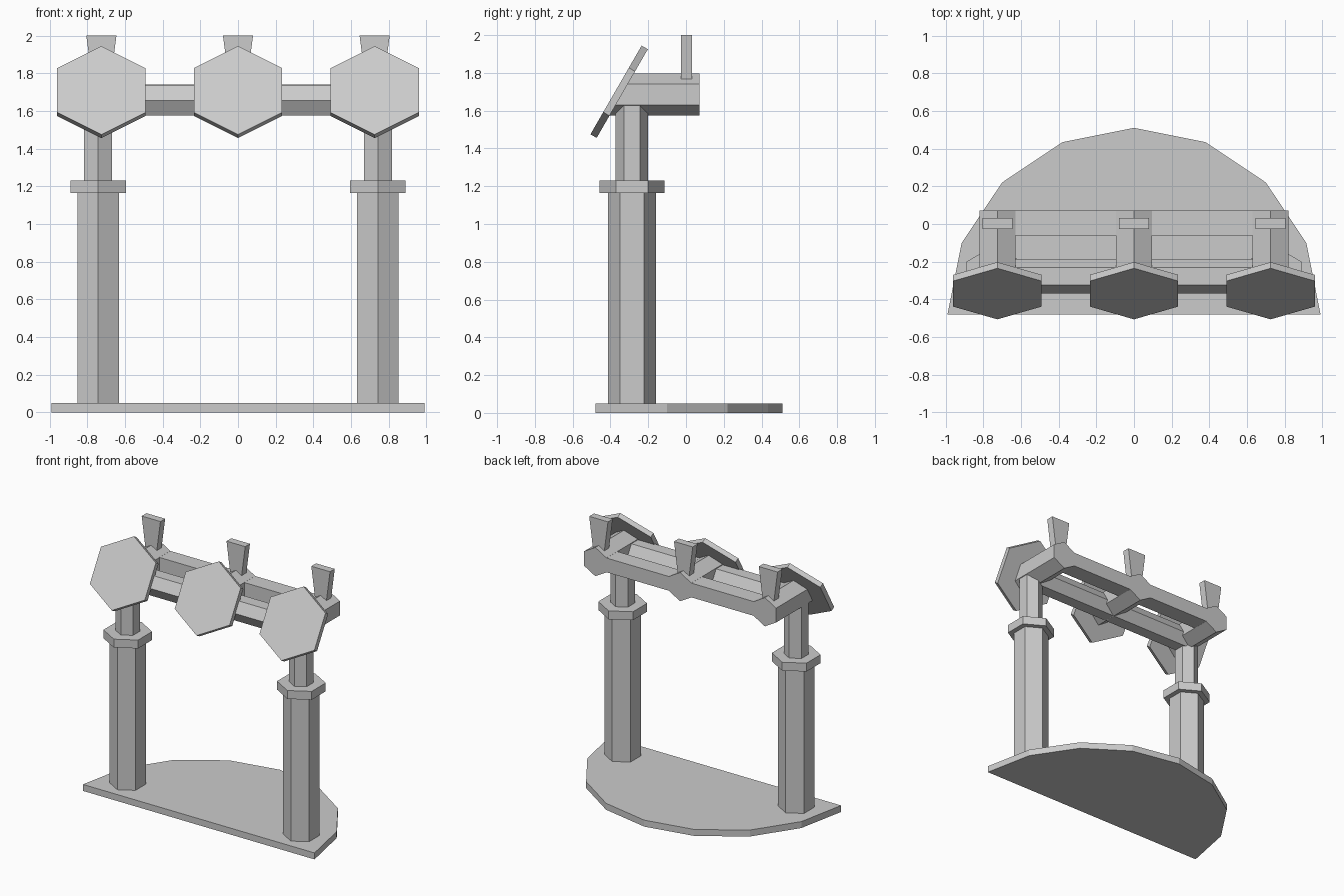
import bpy, math
from math import cos, sin, pi, tan, radians
from mathutils import Matrix, Vector

if "Cube" in bpy.data.objects:
    bpy.data.objects.remove(bpy.data.objects["Cube"])


def loft(name, rings):
    """Closed solid through rings of equal point count."""
    n = len(rings[0])
    verts = [p for r in rings for p in r]
    faces = [tuple(range(n))[::-1], tuple(range(len(verts) - n, len(verts)))]
    for k in range(len(rings) - 1):
        a, b = k * n, (k + 1) * n
        faces += [(a + i, a + (i + 1) % n, b + (i + 1) % n, b + i) for i in range(n)]
    me = bpy.data.meshes.new(name)
    me.from_pydata([tuple(v) for v in verts], [], faces)
    import bmesh
    bm = bmesh.new()
    bm.from_mesh(me)
    bmesh.ops.recalc_face_normals(bm, faces=bm.faces)
    bm.to_mesh(me)
    bm.free()
    ob = bpy.data.objects.new(name, me)
    bpy.context.collection.objects.link(ob)
    return ob


def hexagon(r, start):
    return [(r * cos(start + i * pi / 3), r * sin(start + i * pi / 3)) for i in range(6)]


def hex_column(name, x, y, r, z0, z1):
    return loft(name, [[(x + u, y + v, z) for u, v in hexagon(r, pi / 2)] for z in (z0, z1)])


def rect(cx, cy, hx, hy, z):
    return [(cx - hx, cy - hy, z), (cx + hx, cy - hy, z), (cx + hx, cy + hy, z), (cx - hx, cy + hy, z)]


# half-round base plate
arc = [(0.99 * cos(i * pi / 8), 0.99 * sin(i * pi / 8) - 0.48) for i in range(9)]
loft("base_plate", [[(x, y, z) for x, y in arc] for z in (0, 0.05)])

# stepped hexagonal legs
for side, s in (("left", -1), ("right", 1)):
    x, y = s * 0.742, -0.286
    hex_column(side + "_leg", x, y, 0.128, 0.05, 1.165)
    hex_column(side + "_leg_collar", x, y, 0.171, 1.165, 1.23)
    hex_column(side + "_upper_post", x, y, 0.086, 1.23, 1.66)

# three heads: tilted panel, arm behind it and tapered upright tab
TILT = radians(30)
for label, x in (("left", -0.725), ("middle", 0), ("right", 0.725)):
    m = Matrix.Translation((x, -0.354, 1.70)) @ Matrix.Rotation(pi / 2 - TILT, 4, 'X')
    loft(label + "_panel", [[m @ Vector((u, v, w)) for u, v in hexagon(0.271, pi / 2)]
                            for w in (-0.019, 0.019)])
    prof = [(x + u, 1.685 + v) for u, v in hexagon(0.111, pi / 2)]
    loft(label + "_arm", [[(u, 0.072, v) for u, v in prof],
                          [(u, -0.338 + (v - 1.69) * tan(TILT), v) for u, v in prof]])
    loft(label + "_tab", [rect(x, 0.003, 0.048, 0.029, 1.76), rect(x, 0.003, 0.08, 0.029, 2.0)])

# cross rails: hexagonal in front, rectangular at the back
loft("front_rail", [[(x, -0.277 + u, 1.655 + v) for u, v in hexagon(0.092, 0)] for x in (-0.725, 0.725)])
loft("rear_rail", [rect(0, 0.006, 0.725, 0.066, z) for z in (1.63, 1.74)])
